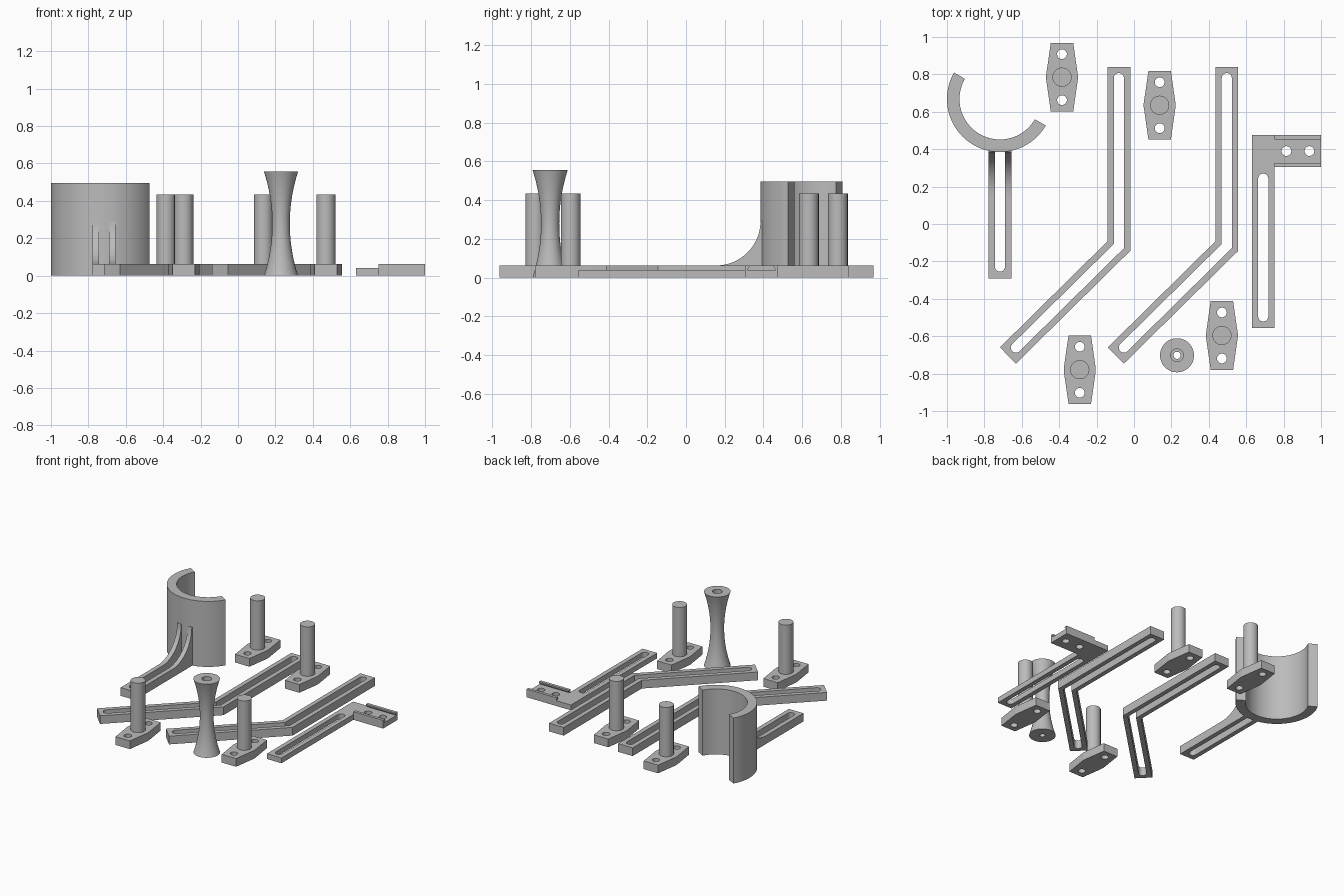
import bpy, bmesh, math
from mathutils import Vector, Matrix

if "Cube" in bpy.data.objects:
    bpy.data.objects.remove(bpy.data.objects["Cube"])

T = 0.062      # plate thickness
SLOT = 0.027   # slot half width
BAR = 0.061    # bar half width

grey = bpy.data.materials.new("plain grey")
grey.diffuse_color = (0.5, 0.5, 0.5, 1)
grey.use_nodes = True
grey.node_tree.nodes["Principled BSDF"].inputs["Base Color"].default_value = grey.diffuse_color


def finish(name, bm):
    bmesh.ops.remove_doubles(bm, verts=bm.verts, dist=1e-5)
    bmesh.ops.recalc_face_normals(bm, faces=bm.faces)
    me = bpy.data.meshes.new(name)
    bm.to_mesh(me)
    bm.free()
    me.materials.append(grey)
    for p in me.polygons:
        p.use_smooth = True
    me.set_sharp_from_angle(angle=math.radians(30))
    ob = bpy.data.objects.new(name, me)
    bpy.context.collection.objects.link(ob)
    return ob


def prism(name, loops, z0, z1, matrix=None):
    """Extrude a closed outline; further loops are holes."""
    cu = bpy.data.curves.new(name, 'CURVE')
    cu.dimensions = '2D'
    cu.fill_mode = 'BOTH'
    cu.extrude = (z1 - z0) / 2
    for pts in loops:
        s = cu.splines.new('POLY')
        s.points.add(len(pts) - 1)
        for sp, p in zip(s.points, pts):
            sp.co = (p[0], p[1], 0, 1)
        s.use_cyclic_u = True
    tmp = bpy.data.objects.new(name + " helper", cu)
    me = bpy.data.meshes.new_from_object(tmp)
    bm = bmesh.new()
    bm.from_mesh(me)
    bpy.data.objects.remove(tmp)
    bpy.data.curves.remove(cu)
    bpy.data.meshes.remove(me)
    bm.transform(Matrix.Translation((0, 0, (z0 + z1) / 2)))
    if matrix:
        bm.transform(matrix)
    return finish(name, bm)


def arc(cx, cy, r, a0, a1, n):
    return [(cx + r * math.cos(math.radians(a0 + (a1 - a0) * i / n)),
             cy + r * math.sin(math.radians(a0 + (a1 - a0) * i / n))) for i in range(n + 1)]


def circle(cx, cy, r, n=40):
    return arc(cx, cy, r, 0, 360, n)[:-1]


def strip(path, w, rounded=False):
    """Outline of constant half width w around a path."""
    out = []
    for pts in (path, path[::-1]):
        pts = [Vector(p) for p in pts]
        dirs = [(b - a).normalized() for a, b in zip(pts, pts[1:])]
        nors = [Vector((-d.y, d.x)) for d in dirs]
        for i in range(1, len(pts) - 1):
            m = nors[i - 1] + nors[i]
            out.append(tuple(pts[i] + m * (w / (1 + nors[i - 1].dot(nors[i])))))
        a = math.degrees(math.atan2(nors[-1].y, nors[-1].x))
        out += arc(pts[-1].x, pts[-1].y, w, a, a - 180, 16 if rounded else 1)
    return out


def box(x0, x1, y0, y1):
    return [(x0, y0), (x1, y0), (x1, y1), (x0, y1)]


# maps a (y, z) profile extruded along x into place
ALONG_X = Matrix(((0, 0, 1, 0), (1, 0, 0, 0), (0, 1, 0, 0), (0, 0, 0, 1)))

# four pegs: tapered base with two screw holes, and a round post
for x, y in [(-0.385, 0.785), (0.137, 0.635), (0.47, -0.596), (-0.29, -0.779)]:
    base = [(x + sx * w, y + sy * h) for sx, sy, w, h in
            [(1, 1, 0.06, 0.184), (1, 1, 0.085, 0.01), (1, -1, 0.085, 0.01), (1, -1, 0.06, 0.184),
             (-1, -1, 0.06, 0.184), (-1, -1, 0.085, 0.01), (-1, 1, 0.085, 0.01), (-1, 1, 0.06, 0.184)]]
    prism("peg_base", [base, circle(x, y + 0.123, 0.026), circle(x, y - 0.123, 0.026)], 0, T)
    prism("peg_post", [circle(x, y, 0.051)], T - 0.02, 0.435)

# two bent slotted arms
for dx in (0, 0.577):
    top, bend, end = Vector((dx - 0.081, 0.84)), Vector((dx - 0.081, -0.118)), Vector((dx - 0.674, -0.703))
    inset = 0.06
    slot = [top - Vector((0, inset)), bend, end + (bend - end).normalized() * inset]
    prism("bent_arm", [strip([top, bend, end], BAR), strip(slot, SLOT, True)], 0, T)

# L-shaped bracket: thin slotted stem with a drilled foot
foot = [(0.63, -0.555), (0.752, -0.555), (0.752, 0.305), (1.0, 0.305), (1.0, 0.475), (0.63, 0.475)]
prism("bracket_plate", [foot, strip([(0.691, 0.243), (0.691, -0.494)], SLOT, True),
                        circle(0.815, 0.39, 0.026), circle(0.938, 0.39, 0.026)], 0, 0.04)
# undercut lips along both edges of the foot
for s in (1, -1):
    lip = [(0.39 + s * a, z) for a, z in
           [(0.085, 0.04), (0.085, T), (0.063, T), (0.063, 0.055), (0.072, 0.04)]]
    prism("bracket_lip", [lip], 0.752, 1.0, ALONG_X)

# half-round cradle
CX, CY, R = -0.717, 0.668, 0.283
prism("cradle", [arc(CX, CY, R, 150, 330, 64) + arc(CX, CY, 0.216, 330, 150, 64)], 0, 0.495)

# cradle arm: forked bar whose slot runs up to the cradle wall
y_in = CY - R + 0.02
fork = ([(CX - SLOT, y_in), (CX - BAR, y_in), (CX - BAR, -0.291), (CX + BAR, -0.291), (CX + BAR, y_in),
         (CX + SLOT, y_in)] + arc(CX, -0.228, SLOT, 0, -180, 16))
prism("cradle_arm", [fork], 0, T)
# twin curved ribs blending the bar into the cradle
rib = arc(0.155, T + 0.23, 0.23, -90, 0, 24) + [(y_in, T + 0.23), (y_in, T)]
for x0, x1 in [(CX - BAR, CX - SLOT), (CX + SLOT, CX + BAR)]:
    prism("cradle_rib", [rib], x0, x1, ALONG_X)

# waisted spool with a counterbored hole, turned around its axis
H, SEG = 0.556, 48
sag = 0.044
rad = ((H / 2) ** 2 + sag ** 2) / (2 * sag)
prof = []
for i in range(25):
    z = H * i / 24
    prof.append((0.047 + rad - math.sqrt(rad ** 2 - (z - H / 2) ** 2), z))
prof += [(0.034, H), (0.034, H - 0.06), (0.019, H - 0.06), (0.019, 0)]
bm = bmesh.new()
rings = []
for k in range(SEG):
    a = 2 * math.pi * k / SEG
    rings.append([bm.verts.new((0.23 + r * math.cos(a), -0.702 + r * math.sin(a), z)) for r, z in prof])
for k in range(SEG):
    A, B = rings[k], rings[(k + 1) % SEG]
    for i in range(len(prof)):
        j = (i + 1) % len(prof)
        bm.faces.new((A[i], B[i], B[j], A[j]))
finish("spool", bm)
